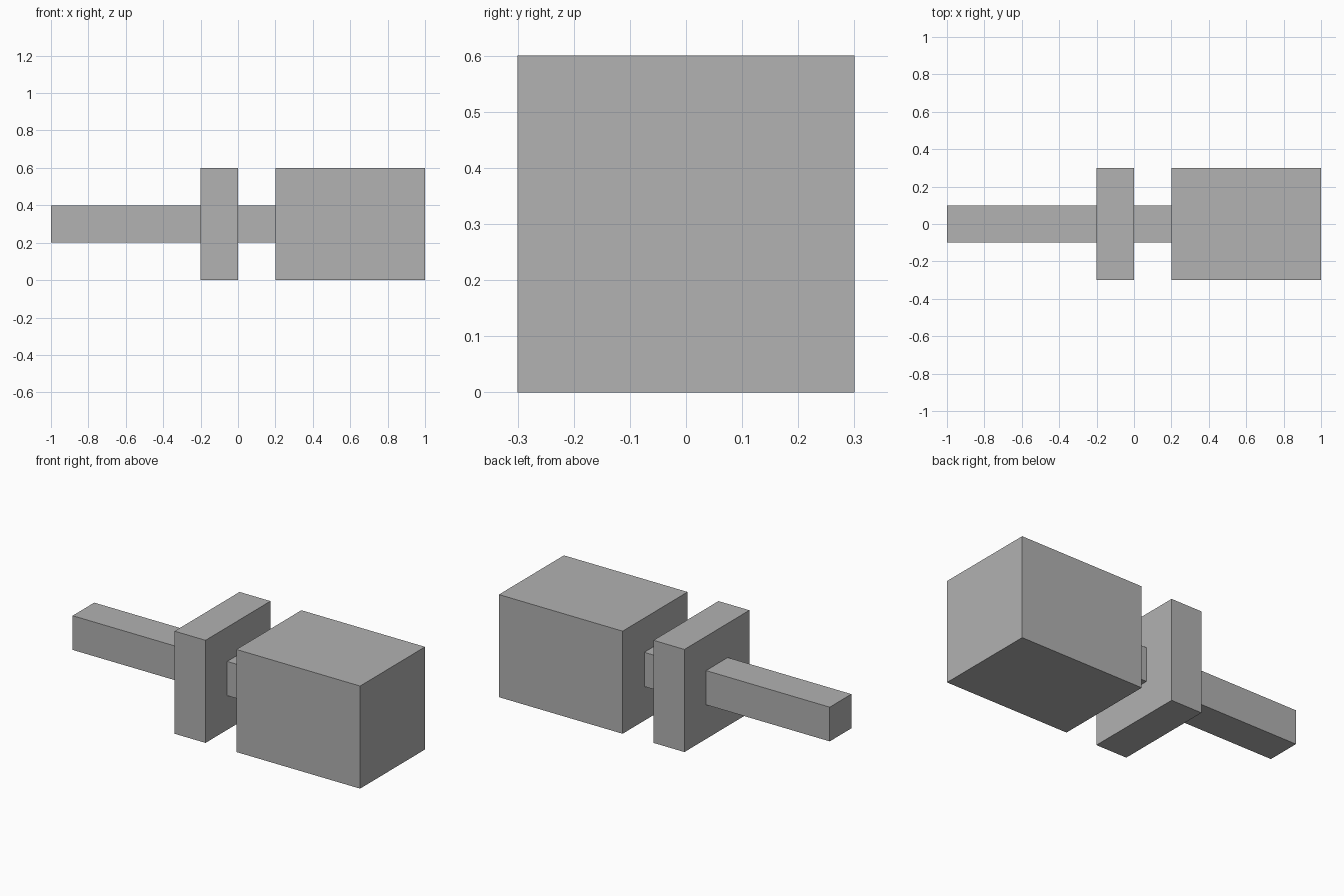
import bpy

cube = bpy.data.objects.get("Cube")
if cube:
    bpy.data.objects.remove(cube, do_unlink=True)

# Single plain grey
GREY = (0.445, 0.445, 0.445, 1)
grey = bpy.data.materials.new("plain_grey")
grey.use_nodes = True
grey.diffuse_color = GREY
bsdf = next(n for n in grey.node_tree.nodes if n.type == 'BSDF_PRINCIPLED')
bsdf.inputs["Base Color"].default_value = GREY

AXIS_Z = 0.3  # shared centre line of all parts


def box(name, x0, x1, width):
    """Square-section box lying along x from x0 to x1."""
    bpy.ops.mesh.primitive_cube_add(size=1, location=((x0 + x1) / 2, 0, AXIS_Z))
    obj = bpy.context.object
    obj.name = name
    obj.scale = (x1 - x0, width, width)
    bpy.ops.object.transform_apply(location=False, rotation=False, scale=True)
    obj.data.materials.append(grey)
    return obj


# Rod running through the collar into the head
box("shaft", -1, 0.21, 0.2)
# Square plate around the rod
box("collar", -0.2, 0, 0.6)
# Large block at the end
box("head_block", 0.2, 1, 0.6)
